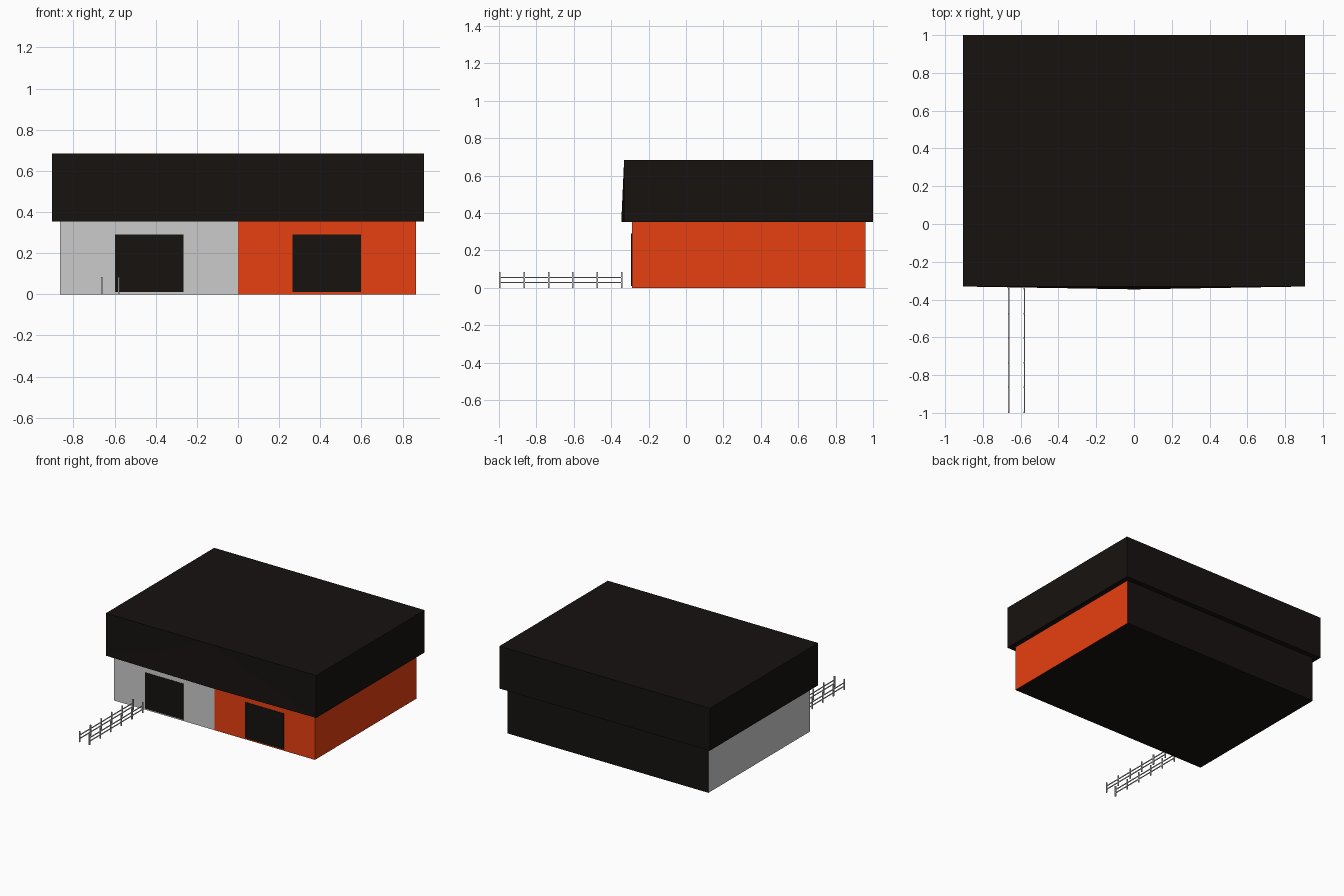
import bpy, bmesh
from mathutils import Vector

if "Cube" in bpy.data.objects:
    bpy.data.objects.remove(bpy.data.objects["Cube"])


def material(name, rgb):
    m = bpy.data.materials.new(name)
    m.diffuse_color = (*rgb, 1)
    m.use_nodes = True
    m.node_tree.nodes["Principled BSDF"].inputs["Base Color"].default_value = m.diffuse_color
    return m


BLACK = material("black", (0.008, 0.006, 0.005))
ORANGE = material("orange", (0.8, 0.05, 0.005))
GREY = material("grey", (0.6, 0.6, 0.6))


def add_box(bm, lo, hi):
    lo, hi = Vector(lo), Vector(hi)
    verts = bmesh.ops.create_cube(bm, size=1)["verts"]
    for v in verts:
        v.co = Vector((lo[i] if v.co[i] < 0 else hi[i]) for i in range(3))
    return verts


def finish(bm, name, mats=()):
    bm.normal_update()
    me = bpy.data.meshes.new(name)
    bm.to_mesh(me)
    bm.free()
    for m in mats:
        me.materials.append(m)
    ob = bpy.data.objects.new(name, me)
    bpy.context.collection.objects.link(ob)
    return ob


def split_middle(bm):
    bmesh.ops.bisect_plane(bm, geom=bm.verts[:] + bm.edges[:] + bm.faces[:],
                           plane_co=(0, 0, 0), plane_no=(1, 0, 0))
    bm.normal_update()


# Two-tone walls: grey left half, orange right half, black back and underside
bm = bmesh.new()
add_box(bm, (-0.865, -0.29, 0), (0.865, 0.96, 0.353))
split_middle(bm)
for f in bm.faces:
    if f.normal.y > 0.5 or abs(f.normal.z) > 0.5:
        f.material_index = 2
    else:
        f.material_index = 1 if f.calc_center_median().x > 0 else 0
finish(bm, "walls", (GREY, ORANGE, BLACK))

# Thick flat roof; its lower front edge bows out at the middle
bm = bmesh.new()
add_box(bm, (-0.905, -0.331, 0.353), (0.905, 1.0, 0.683))
split_middle(bm)
for v in bm.verts:
    if abs(v.co.x) < 0.01 and v.co.y < 0 and v.co.z < 0.5:
        v.co.y = -0.346
bmesh.ops.triangulate(bm, faces=[f for f in bm.faces if f.normal.y < -0.5])
finish(bm, "roof", (BLACK,))

# Front openings, one in each half
for side, name in ((-1, "left_window"), (1, "right_window")):
    bm = bmesh.new()
    xs = sorted((side * 0.266, side * 0.597))
    add_box(bm, (xs[0], -0.293, 0.01), (xs[1], -0.285, 0.29))
    finish(bm, name, (BLACK,))

# Path fences: posts joined by two rails
for x, name in ((-0.663, "left_fence"), (-0.58, "right_fence")):
    bm = bmesh.new()
    h = 0.004
    for i in range(6):
        y = -0.996 + i * 0.1305
        add_box(bm, (x - h, y - h, 0), (x + h, y + h, 0.084))
    for z in (0.028, 0.055):
        add_box(bm, (x - 0.003, -0.996, z - 0.003), (x + 0.003, -0.3435, z + 0.003))
    finish(bm, name)
